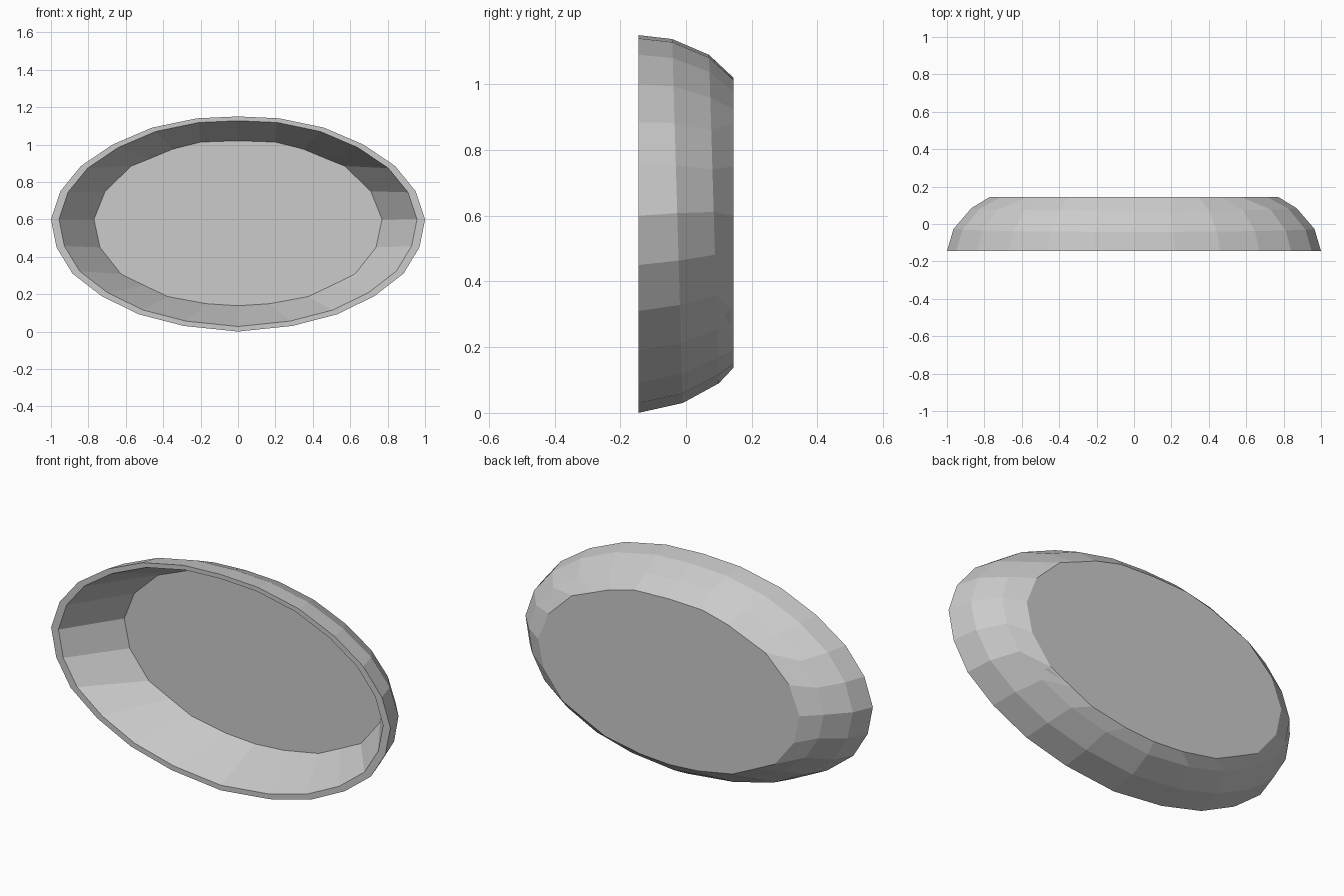
import bpy, bmesh

if "Cube" in bpy.data.objects:
    bpy.data.objects.remove(bpy.data.objects["Cube"])

# Half outlines (x, z) from top centre to bottom centre, mirrored to 24 sides
RIM = [(0, 1.15), (.22, 1.14), (.46, 1.09), (.67, 1.0), (.84, .885), (.95, .75), (1, .6),
       (.97, .45), (.885, .31), (.73, .19), (.53, .092), (.29, .03), (0, 0)]
BACK = [(0, 1.02), (.2, 1.013), (.35, .975), (.47, .925), (.57, .885), (.71, .75), (.77, .6),
        (.738, .45), (.625, .307), (.5, .246), (.375, .187), (.17, .149), (0, .138)]
FRONT_Y, BACK_Y, H = -.145, .145, 1.15


def mirror(half):
    return half + [(-x, z) for x, z in half[-2:0:-1]]


def fitted(sx, z_lo, z_hi, y_lo, y_hi):
    """Rim outline scaled to a new width and height, on a slightly tilted plane."""
    return [(x * sx, y_lo + (y_hi - y_lo) * z / H, z_lo + (z_hi - z_lo) * z / H)
            for x, z in mirror(RIM)]


def back_at(y):
    return [(x, y, z) for x, z in mirror(BACK)]


# Closed shell: floor, inner wall, rim lip, rounded outer wall, back
rings = [
    back_at(BACK_Y - .003),
    fitted(.957, .027, 1.127, FRONT_Y, FRONT_Y),
    fitted(1, 0, H, FRONT_Y, FRONT_Y),
    fitted(.965, .03, 1.138, -.01, -.042),
    fitted(.87, .09, 1.09, .1, .07),
    back_at(BACK_Y),
]
bm = bmesh.new()
loops = [[bm.verts.new(p) for p in ring] for ring in rings]
for a, b in zip(loops, loops[1:]):
    for i in range(len(a)):
        j = (i + 1) % len(a)
        bm.faces.new((a[i], a[j], b[j], b[i]))
bm.faces.new(loops[0])
bm.faces.new(loops[-1])
bmesh.ops.recalc_face_normals(bm, faces=bm.faces)

mesh = bpy.data.meshes.new("oval_dish")
bm.to_mesh(mesh)
bm.free()
bpy.context.collection.objects.link(bpy.data.objects.new("oval_dish", mesh))
